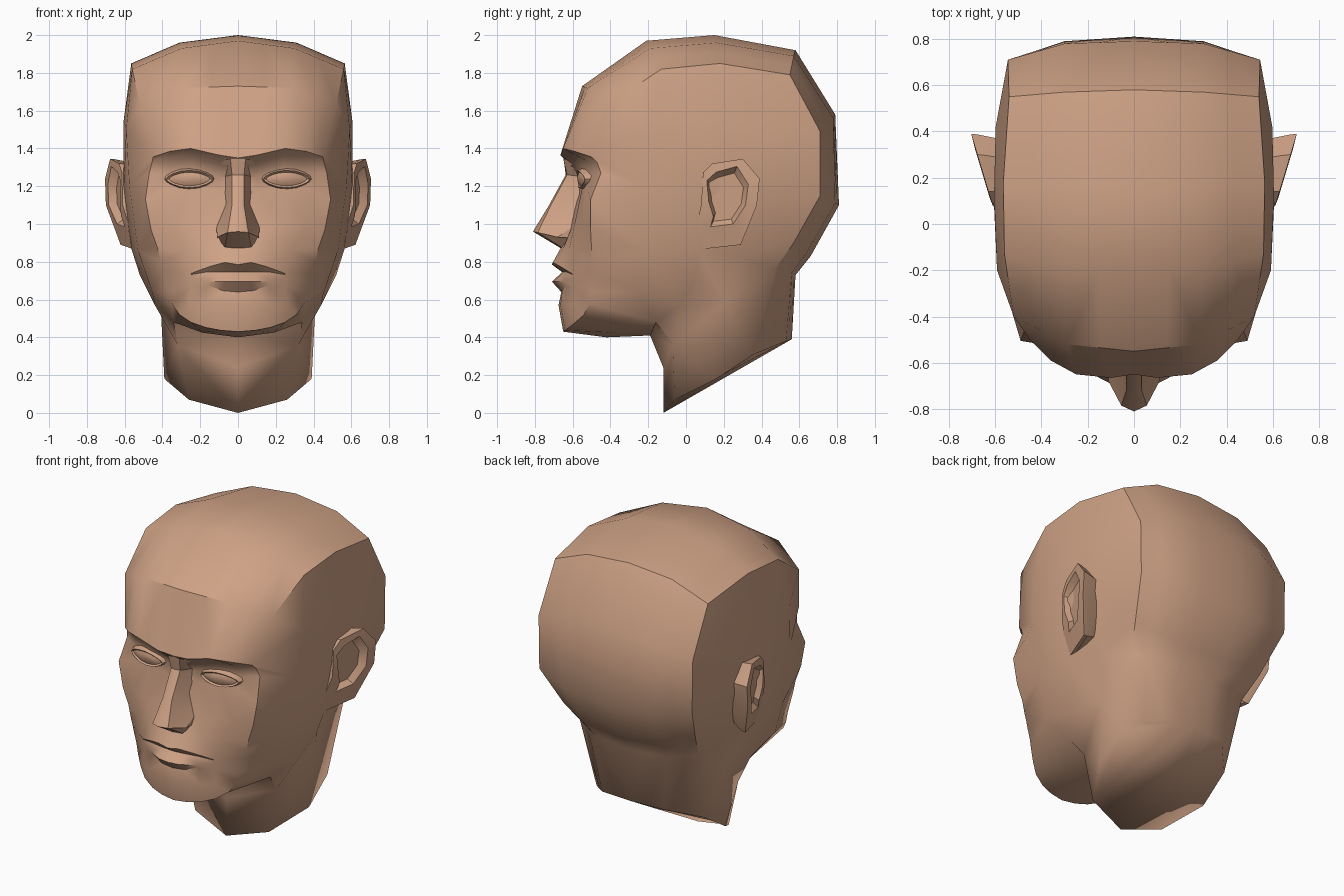
import bpy, bmesh, math

if "Cube" in bpy.data.objects:
    bpy.data.objects.remove(bpy.data.objects["Cube"])

skin = bpy.data.materials.new("skin")
skin.diffuse_color = (0.62, 0.36, 0.235, 1)
skin.use_nodes = True
skin.node_tree.nodes["Principled BSDF"].inputs["Base Color"].default_value = skin.diffuse_color


def build(name, verts, faces, angle=36, facing=None, soft=None):
    """Make a half mesh, mirror it across x and mark its creases."""
    bm = bmesh.new()
    vs = [bm.verts.new(v) for v in verts]
    for f in faces:
        bm.faces.new([vs[i] for i in f])
    if facing is None:  # closed once mirrored and welded
        bmesh.ops.mirror(bm, geom=bm.verts[:] + bm.edges[:] + bm.faces[:],
                         axis='X', merge_dist=0.0005)
    bmesh.ops.remove_doubles(bm, verts=bm.verts[:], dist=0.0005)
    bmesh.ops.recalc_face_normals(bm, faces=bm.faces[:])
    if facing == 'front':
        if sum(f.normal.y * f.calc_area() for f in bm.faces) > 0:
            bmesh.ops.reverse_faces(bm, faces=bm.faces[:])
    for f in bm.faces:
        f.smooth = True
    for e in bm.edges:
        sharp = len(e.link_faces) == 2 and e.calc_face_angle(0) > math.radians(angle)
        if sharp and soft and all(soft(v.co) for v in e.verts):
            sharp = False
        e.smooth = not sharp
    me = bpy.data.meshes.new(name)
    bm.to_mesh(me)
    bm.free()
    ob = bpy.data.objects.new(name, me)
    me.materials.append(skin)
    bpy.context.collection.objects.link(ob)
    if facing is not None:
        ob.modifiers.new("mirror", 'MIRROR')
    return ob


def grid_faces(rows, cols):
    return [(r * cols + c, r * cols + c + 1, (r + 1) * cols + c + 1, (r + 1) * cols + c)
            for r in range(rows - 1) for c in range(cols - 1)]


def ring_faces(rings, n):
    return [(r * n + i, r * n + (i + 1) % n, (r + 1) * n + (i + 1) % n, (r + 1) * n + i)
            for r in range(rings - 1) for i in range(n)]


# Skull band, neck up over the crown to the forehead: centre, middle, edge
skull = [
    [(0, .56, .39), (.22, .53, .38), (.38, .36, .31)],
    [(0, .58, .73), (.25, .56, .74), (.42, .47, .76)],
    [(0, .66, .83), (.28, .64, .85), (.47, .57, .90)],
    [(0, .81, 1.10), (.30, .79, 1.11), (.54, .71, 1.15)],
    [(0, .79, 1.58), (.30, .78, 1.56), (.545, .71, 1.49)],
    [(0, .58, 1.92), (.30, .57, 1.89), (.54, .55, 1.79)],
    [(0, .15, 2.0), (.31, .16, 1.96), (.565, .18, 1.85)],
    [(0, -.21, 1.97), (.30, -.19, 1.93), (.56, -.13, 1.82)],
    [(0, -.55, 1.73), (.29, -.52, 1.72), (.52, -.40, 1.64)],
]
# Brow, eye socket and cheek rows, from the middle outwards
upper_face = [
    [(0, -.65, 1.35), (.10, -.665, 1.365), (.25, -.65, 1.40), (.36, -.59, 1.385), (.45, -.50, 1.355)],
    [(0, -.62, 1.30), (.09, -.60, 1.315), (.24, -.575, 1.355), (.36, -.53, 1.335), (.455, -.47, 1.325)],
    [(0, -.58, 1.25), (.10, -.545, 1.25), (.25, -.55, 1.285), (.37, -.505, 1.26), (.47, -.45, 1.27)],
    [(0, -.58, 1.15), (.10, -.555, 1.17), (.25, -.55, 1.19), (.37, -.525, 1.19), (.49, -.505, 1.13)],
    [(0, -.60, .95), (.13, -.61, .97), (.25, -.59, 1.0), (.36, -.55, 1.0), (.46, -.505, .97)],
]
# Lip and chin rows
lower_face = [
    [(0, -.665, .87), (.09, -.65, .87), (.19, -.62, .86), (.29, -.58, .86), (.425, -.50, .87)],
    [(0, -.71, .785), (.07, -.705, .797), (.15, -.665, .775), (.25, -.605, .738), (.41, -.50, .80)],
    [(0, -.655, .745), (.08, -.65, .747), (.16, -.635, .747), (.25, -.600, .732), (.395, -.50, .745)],
    [(0, -.71, .695), (.07, -.70, .695), (.16, -.65, .695), (.25, -.60, .71), (.38, -.505, .70)],
    [(0, -.66, .64), (.08, -.655, .647), (.16, -.635, .675), (.25, -.595, .67), (.365, -.505, .645)],
    [(0, -.675, .57), (.10, -.665, .57), (.18, -.64, .575), (.26, -.595, .58), (.35, -.51, .58)],
    [(0, -.65, .43), (.09, -.64, .437), (.17, -.62, .452), (.25, -.585, .48), (.31, -.54, .52)],
]


def halfway(a, b):
    return tuple((p + q) / 2 for p, q in zip(a, b))


rows = [[c, halfway(c, m), m, halfway(m, e), e] for c, m, e in skull] + upper_face + lower_face
verts = [p for row in rows for p in row]
faces = grid_faces(len(rows), 5)
index = {"c%d" % c: (len(rows) - 1) * 5 + c for c in range(4)}       # chin underside
index.update({"s%d" % r: r * 5 + 4 for r in range(9)})               # skull edge
index.update({"b%d" % r: (9 + r) * 5 + 4 for r in range(5)})         # cheek edge
index.update({"l%d" % r: (14 + r) * 5 + 4 for r in range(7)})        # jaw edge

# Side of the head, jaw and neck
side = dict(
    A=(.592, -.20, 1.50), B=(.605, .12, 1.55), C=(.598, .42, 1.48),
    D=(.575, -.22, 1.20), E=(.605, .08, 1.20), F=(.598, .42, 1.15),
    G=(.53, -.22, .86), H=(.565, .06, .87), I=(.49, .30, .82),
    J=(.52, .05, .73), K=(.44, -.03, .57), L=(.34, -.16, .48), M=(.455, -.25, .64),
    P=(.41, .20, .58), Q=(.39, .16, .18), R=(.26, -.06, .07), T=(0, -.12, 0),
    U=(.32, -.07, .36), V=(0, -.19, .41), W=(0, -.12, .24), Y=(0, -.42, .40), Z=(.19, -.38, .425))
for key, p in side.items():
    index[key] = len(verts)
    verts.append(p)
temple = "b0 s8 A|s8 s7 A|s7 s6 B A|s6 s5 C B|s5 s4 C|s4 s3 F C|b0 A D b1|b1 D b2|b2 D b3|A B E D|B C F E"
cheek = "b3 D G b4|b4 G l0|D E H G|E F I H|F s3 s2 I|l0 G l1|l1 G l2|l2 G M l3"
jaw = "l3 M l4|l4 M l5|l5 M L l6|G H J|G J K M|M K L"
neck = "H I P J|I s2 s1 P|P s1 s0 Q|J P K|K P U|K U L|P Q U|U Q R|U R T W|V U W|L U V"
chin_base = "Z L V Y|l6 L Z|c3 l6 Z|c2 c3 Z|c1 c2 Z|c0 c1 Z Y"
for region in (temple, cheek, jaw, neck, chin_base):
    for patch in region.split("|"):
        faces.append([index[k] for k in patch.split()])
# Neck base
faces.append([index["T"], index["R"], index["Q"], 4, 3, 2, 1, 0])
build("head", verts, faces, soft=lambda p: p.z < .8 and p.y > -.15)

# Nose: ridge centre, ridge side, cheek side (the tip is doubled, then welded)
nose = [
    [(0, -.648, 1.345), (.04, -.65, 1.345), (.09, -.62, 1.335)],
    [(0, -.637, 1.26), (.032, -.630, 1.26), (.075, -.54, 1.25)],
    [(0, -.725, 1.10), (.032, -.715, 1.10), (.068, -.57, 1.10)],
    [(0, -.81, .96), (.055, -.785, .955), (.115, -.60, .985)],
    [(0, -.81, .96), (.055, -.785, .955), (.11, -.68, .93)],
    [(0, -.66, .87), (.07, -.66, .878), (.11, -.60, .925)],
]
verts = [p for row in nose for p in row]
ob = build("nose", verts, grid_faces(6, 3) + [(11, 17, 14)], facing='front')
ob.modifiers["mirror"].use_clip = True

# Eyes: lid rim around a shallow almond eyeball
N = 16
verts = []
for sx, sz, depth in [(.135, .058, .02), (.122, .046, -.014), (.108, .036, -.004), (.06, .02, -.012)]:
    for i in range(N):
        a = 2 * math.pi * i / N
        x = .257 + sx * math.cos(a)
        z = 1.238 + sz * math.sin(a) * (1 - .25 * math.cos(a) ** 2)
        verts.append((x, -.563 + 1.3 * (x - .2) ** 2 + depth - .1 * (z - 1.238), z))
build("eye", verts, ring_faces(4, N) + [range(3 * N, 4 * N)], facing='front', angle=32)

# Ears: root, outer rim, inner rim and hollow
outer = [(.08, 1.1), (.09, 1.27), (.14, 1.32), (.30, 1.345), (.39, 1.24),
         (.375, 1.1), (.29, .89), (.07, .865), (.04, .93)]
inner = [(.12, 1.12), (.11, 1.23), (.16, 1.275), (.27, 1.305), (.33, 1.21),
         (.315, 1.10), (.25, 1.0), (.13, .985), (.145, 1.04)]


def flare(y, z):
    return .605 + .3 * (y - .06) - .25 * max(0, 1.1 - z)


def shrink(loop, k, cy, cz):
    return [(cy + (y - cy) * k, cz + (z - cz) * k) for y, z in loop]


verts = [(.53, y, z) for y, z in shrink(outer, .88, .12, 1.12)]
verts += [(flare(y, z) - .025, y, z) for y, z in shrink(outer, .99, .12, 1.12)]
verts += [(flare(y, z), y, z) for y, z in outer]
verts += [(flare(y, z) + .003, y, z) for y, z in inner]
verts += [(flare(y, z) - .035, y, z) for y, z in shrink(inner, .8, .2, 1.13)]
build("ear", verts, ring_faces(5, 9) + [range(9), range(36, 45)], facing='closed', angle=30)
